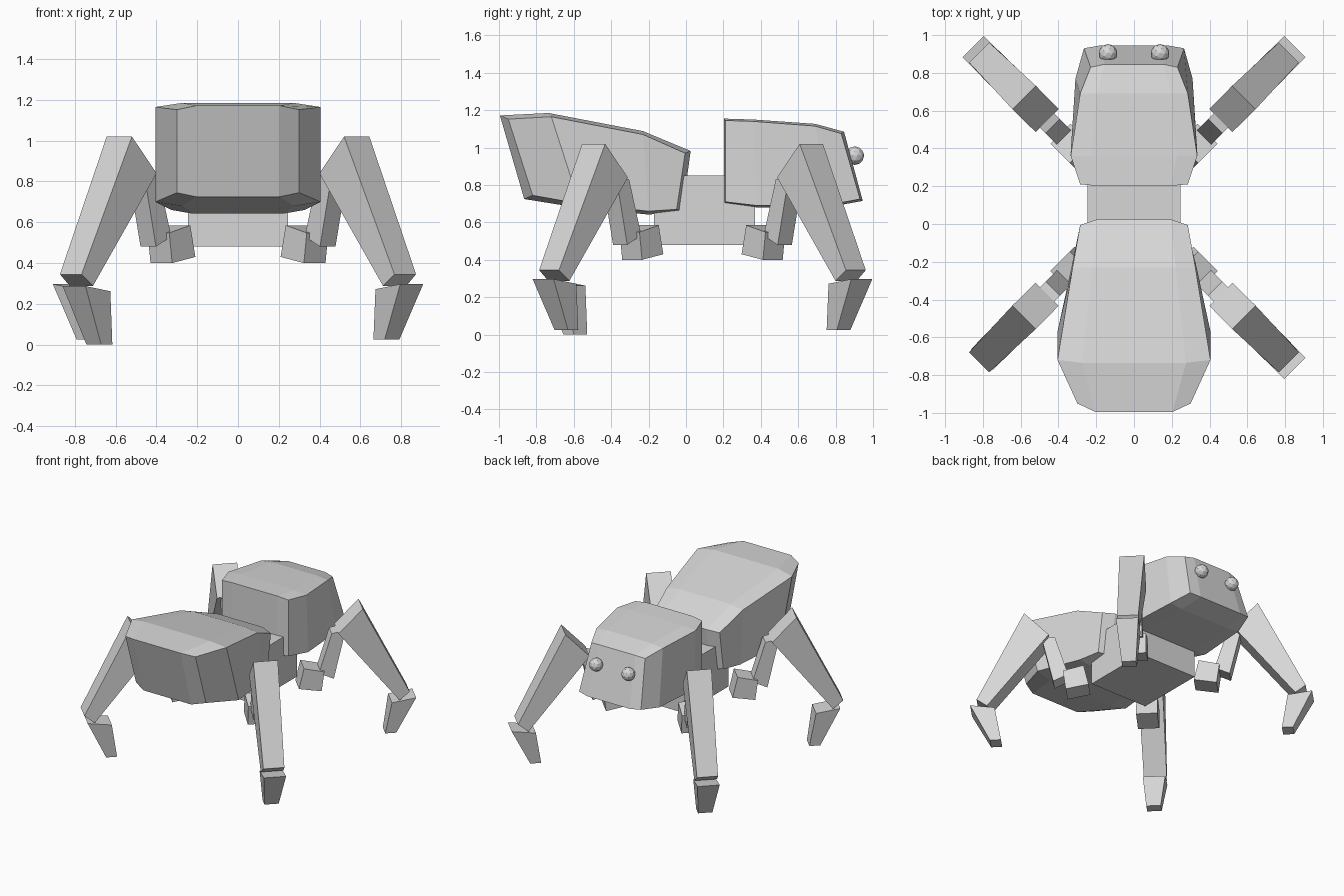
import bpy, bmesh

if "Cube" in bpy.data.objects:
    bpy.data.objects.remove(bpy.data.objects["Cube"], do_unlink=True)

grey = bpy.data.materials.new("pale grey")
grey.use_nodes = True
colour = (0.68, 0.68, 0.68, 1)
grey.diffuse_color = colour
grey.node_tree.nodes["Principled BSDF"].inputs["Base Color"].default_value = colour


def finish(bm, name):
    """Turn a bmesh into a flat shaded grey object."""
    bmesh.ops.recalc_face_normals(bm, faces=bm.faces)
    mesh = bpy.data.meshes.new(name)
    bm.to_mesh(mesh)
    bm.free()
    mesh.materials.append(grey)
    obj = bpy.data.objects.new(name, mesh)
    bpy.context.scene.collection.objects.link(obj)
    return obj


def shell(name, sections):
    """Loft faceted sections: top/bottom half width, top y z, bottom y z, crown dy dz."""
    bm = bmesh.new()
    rings = []
    for wt, wb, yt, zt, yb, zb, dy, dz in sections:
        top = [(-wt, yt, zt), (-wt * 0.68, yt + dy, zt + dz)]
        bottom = [(-wb * 0.68, yb + dy, zb - dz), (-wb, yb, zb)]
        mirror = [(-x, y, z) for x, y, z in reversed(bottom + top)]
        # order around the ring: top left to right, bottom right to left
        ring = top + mirror[:2] + mirror[2:] + bottom
        rings.append([bm.verts.new(p) for p in ring])
    for a, b in zip(rings, rings[1:]):
        for i in range(8):
            j = (i + 1) % 8
            bm.faces.new((a[i], a[j], b[j], b[i]))
    for r in (rings[0], rings[-1]):
        for i in range(3):
            bm.faces.new((r[i], r[i + 1], r[6 - i], r[7 - i]))
    return finish(bm, name)


def limb(name, profile, side, end):
    """Four-sided prism on a diagonal; profile rows are reach, height, half width."""
    bm = bmesh.new()
    sides = []
    for t in (-1, 1):
        sides.append([bm.verts.new((side * (s + t * w), 0.088 + end * (s - t * w), z))
                      for s, z, w in profile])
    a, b = sides
    bm.faces.new(a)
    bm.faces.new(b)
    for i in range(4):
        j = (i + 1) % 4
        bm.faces.new((a[i], a[j], b[j], b[i]))
    return finish(bm, name)


# Abdomen and head shells
shell("abdomen", [
    (0.30, 0.30, -0.95, 1.152, -0.82, 0.745, -0.045, 0.02),
    (0.405, 0.405, -0.72, 1.165, -0.57, 0.70, -0.015, 0.02),
    (0.325, 0.325, -0.23, 1.07, -0.20, 0.66, 0, 0.018),
    (0.285, 0.285, -0.005, 0.97, -0.05, 0.67, 0.03, 0.012)])
shell("head", [
    (0.285, 0.285, 0.21, 1.145, 0.21, 0.71, -0.008, 0.01),
    (0.335, 0.335, 0.36, 1.14, 0.38, 0.69, 0, 0.01),
    (0.285, 0.31, 0.69, 1.115, 0.77, 0.695, 0, 0.012),
    (0.23, 0.265, 0.83, 1.075, 0.93, 0.725, 0.015, 0.01)])

# Central block joining the shells
bm = bmesh.new()
bmesh.ops.create_cube(bm, size=1)
bmesh.ops.scale(bm, vec=(0.49, 0.54, 0.37), verts=bm.verts)
bmesh.ops.translate(bm, vec=(0, 0.10, 0.665), verts=bm.verts)
finish(bm, "thorax")

# Eyes
for side, label in ((1, "left"), (-1, "right")):
    bm = bmesh.new()
    bmesh.ops.create_icosphere(bm, subdivisions=2, radius=0.05)
    bmesh.ops.translate(bm, vec=(side * 0.138, 0.903, 0.957), verts=bm.verts)
    finish(bm, label + "_eye")

# Legs: hip, lower joint, long upper segment, foot
parts = {
    "hip": [(0.262, 0.43, 0.053), (0.287, 0.585, 0.053),
            (0.39, 0.548, 0.053), (0.376, 0.40, 0.053)],
    "joint": [(0.365, 0.53, 0.038), (0.43, 0.83, 0.038),
              (0.50, 0.85, 0.038), (0.44, 0.48, 0.038)],
    "thigh": [(0.46, 0.84, 0.061), (0.582, 1.02, 0.062),
              (0.82, 0.345, 0.053), (0.768, 0.288, 0.057)],
    "foot": [(0.73, 0.272, 0.056), (0.852, 0.297, 0.056),
             (0.755, 0.025, 0.036), (0.70, 0.025, 0.036)],
}
for end, row in ((1, "head_end"), (-1, "abdomen_end")):
    for side, label in ((1, "left"), (-1, "right")):
        for part, profile in parts.items():
            if part == "foot" and end < 0 and side < 0:
                # this foot is tucked slightly inward and planted on the ground
                profile = [(s - 0.048, z - (0.01 if z > 0.1 else 0.025), w)
                           for s, z, w in profile]
            limb(f"{row}_{label}_{part}", profile, side, end)
